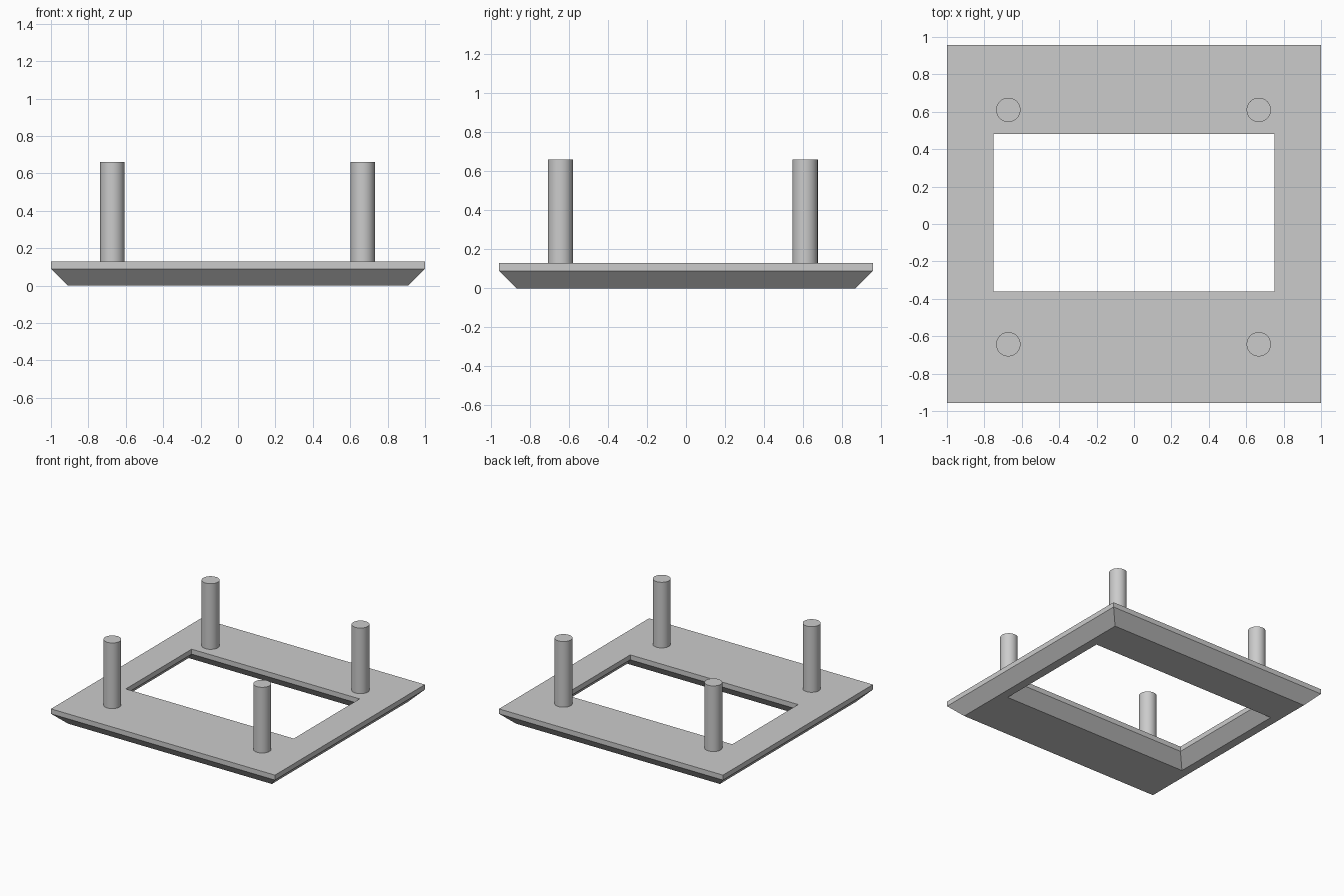
import bpy
import bmesh
import math

cube = bpy.data.objects.get("Cube")
if cube:
    bpy.data.objects.remove(cube, do_unlink=True)

HEIGHT, PLATE_TOP, BEVEL = 0.66, 0.13, 0.09

grey = bpy.data.materials.new("plain grey")
grey.use_nodes = True
colour = (0.6, 0.6, 0.6, 1)
grey.diffuse_color = colour
grey.node_tree.nodes["Principled BSDF"].inputs["Base Color"].default_value = colour


def rectangle(bm, x, y0, y1, z, grow=0.0):
    """Ring of four corners, offset outwards by grow."""
    x, y0, y1 = x + grow, y0 - grow, y1 + grow
    return [bm.verts.new((px, py, z)) for px, py in
            ((-x, y0), (x, y0), (x, y1), (-x, y1))]


# Frame plate: the section runs round the outer rim and the window
bm = bmesh.new()
outer = (1.0, -0.957, 0.957)
window = (0.75, -0.36, 0.48)
rings = [
    rectangle(bm, *outer, PLATE_TOP),
    rectangle(bm, *outer, BEVEL),
    rectangle(bm, *outer, 0, -BEVEL),
    rectangle(bm, *window, 0, BEVEL),
    rectangle(bm, *window, BEVEL),
    rectangle(bm, *window, PLATE_TOP),
]
for a, b in zip(rings, rings[1:] + rings[:1]):
    for i in range(4):
        j = (i + 1) % 4
        bm.faces.new((a[i], b[i], b[j], a[j]))
bmesh.ops.recalc_face_normals(bm, faces=bm.faces)
mesh = bpy.data.meshes.new("frame_plate")
bm.to_mesh(mesh)
bm.free()
mesh.materials.append(grey)
bpy.context.collection.objects.link(bpy.data.objects.new("frame_plate", mesh))

# Four round mounting posts standing on the plate
for depth_name, y in (("front", -0.643), ("back", 0.61)):
    for side_name, x in (("right", -0.672), ("left", 0.667)):
        bpy.ops.mesh.primitive_cylinder_add(
            vertices=48, radius=0.065, depth=HEIGHT - PLATE_TOP,
            location=(x, y, (HEIGHT + PLATE_TOP) / 2))
        post = bpy.context.object
        post.name = f"{depth_name}_{side_name}_post"
        post.data.materials.append(grey)
        bpy.ops.object.shade_smooth_by_angle(angle=math.radians(30))
